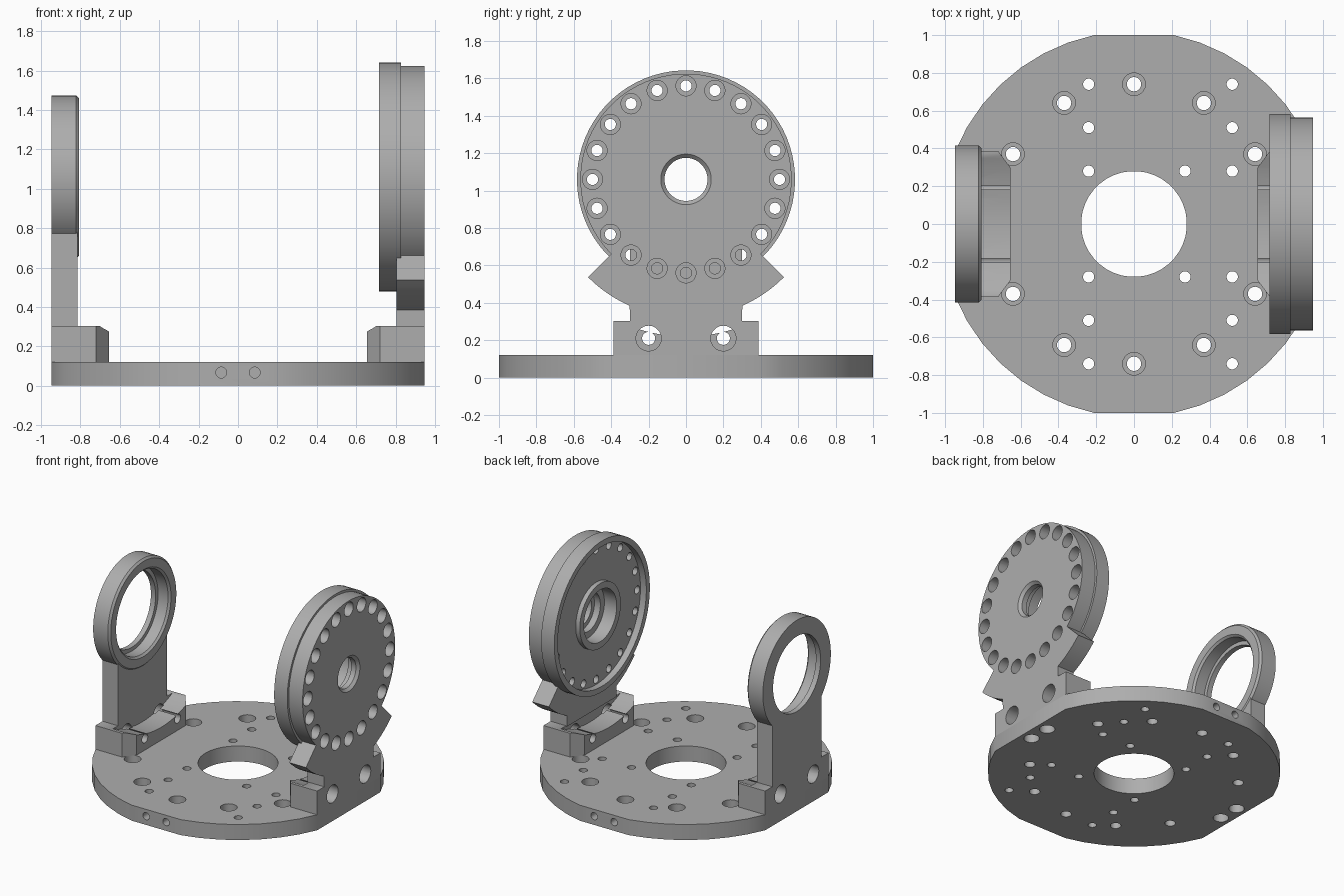
import bpy, bmesh
from math import sin, cos, pi, radians, acos, asin
from mathutils import Vector

cube = bpy.data.objects.get("Cube")
if cube:
    bpy.data.objects.remove(cube, do_unlink=True)

grey = bpy.data.materials.new("machined grey")
grey.use_nodes = True
colour = (0.42, 0.42, 0.42, 1)
grey.diffuse_color = colour
grey.node_tree.nodes["Principled BSDF"].inputs["Base Color"].default_value = colour

AXIS_Z = 1.06      # height of the shared tilt axis
EDGE = 0.947       # outer face of both brackets
PLATE = 0.12       # base plate thickness


def arc(r, a, b, n, cy=0.0):
    """Points on an arc from angle a to b, in degrees."""
    steps = [radians(a + (b - a) * i / n) for i in range(n + 1)]
    return [(r * cos(t), cy + r * sin(t)) for t in steps]


def lathe(bm, origin, direction, profile, sides=32, ring=False):
    """Revolve (radius, distance) pairs about an axis, capped or closed as a ring."""
    d = Vector(direction).normalized()
    u = d.orthogonal().normalized()
    v = d.cross(u)
    rows = []
    for r, h in profile:
        turns = [2 * pi * (i + 0.5) / sides for i in range(sides)]
        rows.append([bm.verts.new(Vector(origin) + d * h + (u * cos(t) + v * sin(t)) * r)
                     for t in turns])
    pairs = list(zip(rows, rows[1:]))
    if ring:
        pairs.append((rows[-1], rows[0]))
    else:
        bm.faces.new(rows[0])
        bm.faces.new(rows[-1])
    for a, b in pairs:
        for i in range(sides):
            j = (i + 1) % sides
            bm.faces.new((a[i], a[j], b[j], b[i]))


def prism(bm, outline, lo, hi, place):
    """Extrude an outline; place maps (a, b, height) to a position."""
    low = [bm.verts.new(place(a, b, lo)) for a, b in outline]
    high = [bm.verts.new(place(a, b, hi)) for a, b in outline]
    bm.faces.new(low)
    bm.faces.new(high)
    for i in range(len(low)):
        j = (i + 1) % len(low)
        bm.faces.new((low[i], low[j], high[j], high[i]))


def make(name, bm):
    bmesh.ops.recalc_face_normals(bm, faces=bm.faces)
    mesh = bpy.data.meshes.new(name)
    bm.to_mesh(mesh)
    bm.free()
    ob = bpy.data.objects.new(name, mesh)
    bpy.context.collection.objects.link(ob)
    mesh.materials.append(grey)
    return ob


def cut(ob, bm):
    """Subtract the cutter solids and bake the result."""
    tool = make("cutter", bm)
    tool.hide_render = True
    mod = ob.modifiers.new("holes", 'BOOLEAN')
    mod.operation, mod.solver, mod.object = 'DIFFERENCE', 'EXACT', tool
    bpy.context.view_layer.objects.active = ob
    bpy.ops.object.modifier_apply(modifier=mod.name)
    bpy.data.objects.remove(tool, do_unlink=True)


def bolt_hole(bm, origin, direction, wide, narrow, depth, length):
    """Counterbored hole that starts just above the surface."""
    lathe(bm, origin, direction,
          [(wide, -0.02), (wide, depth), (narrow, depth), (narrow, length)], 20)


def flat(a, b, h):
    return (a, b, h)


# Base plate: a disc trimmed flat on four sides
R = 1.022
start, end = math_angles = [t * 180 / pi for t in (acos(EDGE / R), asin(1 / R))]
outline = []
for quarter in range(4):
    a, b = (start, end) if quarter % 2 == 0 else (90 - end, 90 - start)
    outline += arc(R, quarter * 90 + a, quarter * 90 + b, 7)
bm = bmesh.new()
prism(bm, outline, 0, PLATE, flat)
base = make("base_plate", bm)

holes = bmesh.new()
lathe(holes, (0, 0, -0.1), (0, 0, 1), [(0.28, 0), (0.28, 0.4)], 40)
for k in range(12):
    t = k * pi / 6
    if k % 6:
        bolt_hole(holes, (0.74 * cos(t), 0.74 * sin(t), PLATE), (0, 0, -1), 0.06, 0.038, 0.06, 0.2)
for side in (-1, 1):
    spots = [(x, y) for x in (-0.24, 0.52) for y in (0.28, 0.51, 0.74)] + [(0.27, 0.28)]
    for x, y in spots:
        lathe(holes, (x, side * y, -0.1), (0, 0, 1), [(0.03, 0), (0.03, 0.4)], 16)
    for x in (-0.085, 0.085):
        # Screw holes in the front and back edges, and below each bracket
        lathe(holes, (x, side * 1.02, 0.067), (0, -side, 0), [(0.028, 0), (0.028, 0.2)], 16)
        lathe(holes, (side * 0.865, x, -0.02), (0, 0, 1), [(0.055, 0), (0.055, 0.09)], 16)
cut(base, holes)
parts = [base]

# Bracket feet: chamfered blocks scooped to clear the rotating parts
for side, name in ((-1, "left"), (1, "right")):
    label = "ring_foot" if side < 0 else "disc_foot"
    half = [(EDGE, 0.387), (0.72, 0.387), (0.655, 0.3)]
    shape = half + [(x, -y) for x, y in reversed(half)]
    bm = bmesh.new()
    prism(bm, [(side * x, y) for x, y in shape], PLATE, 0.303, flat)
    foot = make(label, bm)
    holes = bmesh.new()
    lathe(holes, (side * 0.5, 0, AXIS_Z), (side, 0, 0), [(0.84, 0), (0.84, 0.315)], 96)
    cut(foot, holes)
    holes = bmesh.new()
    for y in (-0.2, 0.2):
        bolt_hole(holes, (side * EDGE, y, 0.21), (-side, 0, 0), 0.068, 0.035, 0.14, 0.4)
    cut(foot, holes)
    parts.append(foot)

# Ring bracket: bearing ring on a straight neck
bm = bmesh.new()
ring_profile = [(0.29, 0), (0.415, 0), (0.415, 0.125), (0.4, 0.14),
                (0.335, 0.14), (0.32, 0.125), (0.32, 0.04), (0.29, 0.04)]
lathe(bm, (-EDGE, 0, AXIS_Z), (1, 0, 0), ring_profile, 64, ring=True)
parts.append(make("bearing_ring", bm))


def upright(a, b, h):
    return (h, a, b)


bm = bmesh.new()
neck = [(-0.3, 0.3), (0.3, 0.3)] + arc(0.4, -41.4, -138.6, 20, AXIS_Z)
prism(bm, neck, -EDGE, -0.815, upright)
parts.append(make("ring_neck", bm))

# Disc bracket: neck that fans out into two wings around the disc
bm = bmesh.new()
fan = ([(-0.3, 0.3), (0.3, 0.3)] + arc(0.74, -66, -45, 6, AXIS_Z)
       + arc(0.56, -45, -135, 24, AXIS_Z) + arc(0.74, -135, -114, 6, AXIS_Z))
prism(bm, fan, 0.805, EDGE, upright)
parts.append(make("disc_neck", bm))

# Large stepped disc with a recessed inner face and stepped bore
bm = bmesh.new()
disc_profile = [(0.135, 0), (0.115, 0.02), (0.115, 0.06), (0.15, 0.06), (0.15, 0.11),
                (0.2, 0.11), (0.2, 0.215), (0.25, 0.215), (0.25, 0.18), (0.54, 0.18),
                (0.54, 0.23), (0.583, 0.23), (0.583, 0.118), (0.565, 0.118), (0.565, 0)]
lathe(bm, (EDGE, 0, AXIS_Z), (-1, 0, 0), disc_profile, 72, ring=True)
disc = make("indexing_disc", bm)
holes = bmesh.new()
for k in range(20):
    t = k * pi / 10
    bolt_hole(holes, (EDGE, 0.5 * sin(t), AXIS_Z + 0.5 * cos(t)), (-1, 0, 0), 0.054, 0.03, 0.1, 0.35)
cut(disc, holes)
parts.append(disc)

# Smooth the round walls while keeping machined edges crisp
bpy.ops.object.select_all(action='DESELECT')
for ob in parts:
    ob.select_set(True)
bpy.context.view_layer.objects.active = base
bpy.ops.object.shade_smooth_by_angle(angle=radians(30))
